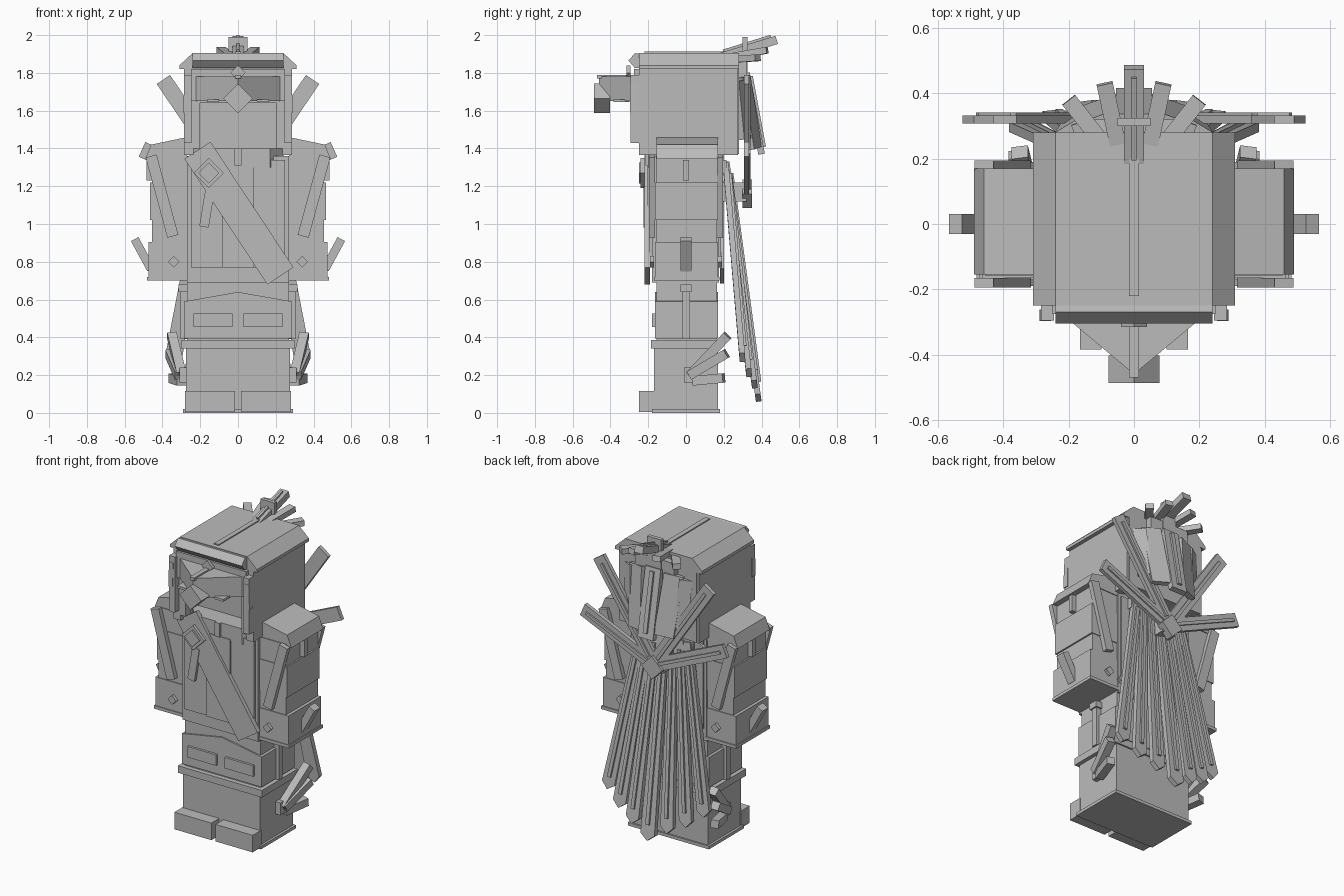
import bpy, bmesh
from mathutils import Vector, Matrix

old = bpy.data.objects.get("Cube")
if old:
    bpy.data.objects.remove(old, do_unlink=True)

stone = bpy.data.materials.new("stone_grey")
stone.use_nodes = True
GREY = (0.5, 0.5, 0.5, 1)
stone.diffuse_color = GREY
stone.node_tree.nodes["Principled BSDF"].inputs["Base Color"].default_value = GREY


def finish(name, bm, mirror=False):
    """Make an object, optionally with a mirrored twin on the other side."""
    for side in ((1, -1) if mirror else (1,)):
        part = bm.copy()
        bmesh.ops.scale(part, vec=(side, 1, 1), verts=part.verts)
        bmesh.ops.recalc_face_normals(part, faces=part.faces)
        label = name if not mirror else ("left_" if side > 0 else "right_") + name
        mesh = bpy.data.meshes.new(label)
        part.to_mesh(mesh)
        part.free()
        mesh.materials.append(stone)
        bpy.context.collection.objects.link(bpy.data.objects.new(label, mesh))
    bm.free()


def box(name, x, y, z, mirror=False):
    bm = bmesh.new()
    bmesh.ops.create_cube(bm, size=1)
    spans = (x, y, z)
    for v in bm.verts:
        v.co = [s[0] if c < 0 else s[1] for c, s in zip(v.co, spans)]
    finish(name, bm, mirror)


def extrude(name, outline, start, step, mirror=False):
    """Prism: outline of 3D points, shifted by start, swept along step."""
    bm = bmesh.new()
    face = bm.faces.new([bm.verts.new(Vector(p) + Vector(start)) for p in outline])
    new = bmesh.ops.extrude_face_region(bm, geom=[face])["geom"]
    bmesh.ops.translate(bm, vec=step, verts=[v for v in new if isinstance(v, bmesh.types.BMVert)])
    finish(name, bm, mirror)


def slat(name, p, q, width, thick, normal=(0, -1, 0), mirror=False, point=0, ridge=False, taper=1):
    """Flat bar from p to q; its broad side looks along normal."""
    p, q, n = Vector(p), Vector(q), Vector(normal)
    run = (q - p).normalized()
    side = run.cross(n).normalized()
    n = side.cross(run).normalized()
    a, b = side * width * taper / 2, side * width / 2
    outline = [p - a, q - b - run * point, q + b - run * point, p + a]
    if point:
        outline.insert(2, q)
    extrude(name, outline, -n * thick / 2, n * thick, mirror)
    if ridge:
        slat(name + "_quill", p + (q - p) * 0.05 + n * thick / 2,
             p + (q - p) * 0.92 + n * thick / 2, width * 0.25, 0.025, n, mirror)


def diamond(name, centre, r, thick, mirror=False):
    x, y, z = centre
    pts = [(x - r, y, z), (x, y, z - r), (x + r, y, z), (x, y, z + r)]
    extrude(name, pts, (0, -thick / 2, 0), (0, thick, 0), mirror)


# Legs and feet
box("base_plate", (-.29, .29), (-.18, .18), (0, .02))
box("lower_legs", (-.275, .275), (-.17, .17), (.02, .34))
box("knee_band", (-.3, .3), (-.185, .18), (.34, .385))
box("foot", (.015, .28), (-.25, -.16), (.005, .115), True)
extrude("thighs", [(-.27, 0, .385), (.27, 0, .385), (.27, 0, .7), (-.27, 0, .7)],
        (0, -.155, 0), (0, .32, 0))
extrude("apron", [(-.285, 0, .395), (.285, 0, .395), (.285, 0, .59), (0, 0, .64), (-.285, 0, .59)],
        (0, -.165, 0), (0, .335, 0))
box("belt_plate", (.03, .235), (-.18, -.16), (.455, .525), True)
box("hip_cord", (.27, .305), (-.018, .02), (.39, .68), True)
box("hip_knot", (.27, .315), (-.03, .03), (.64, .68), True)

# Torso and collar
box("torso", (-.27, .27), (-.18, .175), (.69, 1.36))
box("chest", (-.25, .25), (-.195, .185), (.77, 1.34))
box("chest_panel", (-.085, .085), (-.204, -.19), (.77, 1.31))
extrude("collar", [(-.24, -.12, 0), (-.17, -.2, 0), (.17, -.2, 0), (.24, -.12, 0), (.24, .17, 0), (-.24, .17, 0)],
        (0, 0, 1.3), (0, 0, .1))
box("collar_tie", (-.018, .018), (-.215, -.19), (1.31, 1.4))

# Sash with buckle and tail
slat("sash", (-.215, -.205, 1.39), (.225, -.205, .725), .165, .03)
slat("sash_back", (-.215, .19, 1.34), (.225, .19, .725), .14, .02)
diamond("buckle", (-.155, -.225, 1.27), .08, .03)
diamond("buckle_centre", (-.155, -.24, 1.27), .055, .02)
slat("sash_tail", (-.145, -.215, 1.2), (-.18, -.215, .985), .05, .02)

# Arms
box("upper_arm", (.27, .455), (-.16, .165), (.88, 1.36), True)
box("arm_band", (.27, .465), (-.165, .17), (1.02, 1.22), True)
box("glove", (.265, .475), (-.165, .17), (.7, .905), True)
box("glove_rim", (.26, .482), (-.17, .178), (.7, .72), True)
extrude("shoulder_pad", [(.27, 0, 1.34), (.27, 0, 1.46), (.46, 0, 1.42), (.49, 0, 1.345)],
        (0, -.155, 0), (0, .325, 0), True)
for label, y in (("front", -.18), ("back", .18)):
    slat("shoulder_feather_" + label, (.46, y, 1.36), (.345, y, .935), .06, .03, mirror=True)
    diamond("glove_stud_" + label, (.34, y, .8), .03, .02, True)
slat("shoulder_cord", (.47, 0, 1.34), (.47, 0, 1.23), .03, .03, (1, 0, 0), True)
slat("elbow_feather", (.46, 0, .76), (.547, 0, .92), .06, .045, (1, 0, .5), True)

# Ankle feathers
for i, (p, q) in enumerate((((.3, .02, .2), (.35, .22, .41)),
                            ((.31, .02, .2), (.36, .215, .315)),
                            ((.3, .04, .17), (.345, .2, .185)))):
    slat("ankle_feather_%d" % (i + 1), p, q, .05, .05, (1, 0, 0), True)
box("ankle_tie", (.27, .31), (-.01, .06), (.16, .24), True)

# Head: shell with an open mouth in front
box("head_core", (-.27, .27), (-.08, .28), (1.37, 1.83))
box("head_brow_block", (-.27, .27), (-.25, -.07), (1.64, 1.83))
box("cheek_panel", (.235, .285), (-.25, .275), (1.365, 1.83), True)
box("face_strip", (.245, .285), (-.295, -.24), (1.43, 1.79), True)
box("inner_face_strip", (.2, .24), (-.25, -.2), (1.4, 1.65), True)
box("brow_plate", (-.25, .25), (-.275, -.24), (1.65, 1.82))
slat("temple_tab", (.27, -.28, 1.75), (.275, -.28, 1.59), .03, .035, (0, -1, 0), True)

# Hat with sloped edges
extrude("hat", [(-.31, 0, 1.82), (.31, 0, 1.82), (.31, 0, 1.84), (.24, 0, 1.905), (-.24, 0, 1.905), (-.31, 0, 1.84)],
        (0, -.25, 0), (0, .53, 0))
extrude("hat_brim", [(0, -.24, 1.9), (0, -.27, 1.905), (0, -.305, 1.865), (0, -.27, 1.825), (0, -.24, 1.825)],
        (-.24, 0, 0), (.48, 0, 0))
box("hat_ridge", (-.016, .016), (-.22, .28), (1.9, 1.912))

# Beak
extrude("beak", [(-.24, -.26, 0), (0, -.46, 0), (.24, -.26, 0)], (0, 0, 1.65), (0, 0, .13))
box("beak_ridge", (-.015, .015), (-.47, -.27), (1.77, 1.79))
diamond("beak_tip", (0, -.445, 1.665), .078, .085)
diamond("brow_gem", (0, -.305, 1.8), .04, .02)
box("nostril", (.1, .165), (-.385, -.3), (1.645, 1.66), True)

# Crest on the hat
slat("crest_middle", (0, .19, 1.885), (0, .48, 1.975), .06, .045, (0, 0, 1), ridge=True)
slat("crest_inner", (.04, .2, 1.88), (.09, .43, 1.92), .05, .035, (0, 0, 1), True)
slat("crest_outer", (.09, .24, 1.87), (.2, .38, 1.88), .05, .035, (0, 0, 1), True)
box("crest_post", (-.05, .05), (.3, .325), (1.76, 1.99))

# Hair hanging behind the head
box("hair_root", (-.14, .14), (.27, .32), (1.68, 1.86))
slat("hair_middle", (0, .32, 1.8), (0, .4, 1.37), .11, .035, (0, 1, 0), ridge=True)
slat("hair_side", (.13, .305, 1.78), (.1, .365, 1.4), .12, .035, (.35, 1, 0), True)
slat("hair_outer", (.2, .285, 1.76), (.18, .315, 1.45), .08, .035, (.6, 1, 0), True)

# Back fan
diamond("fan_knot", (0, .325, 1.16), .075, .05)
slat("fan_upper", (0, .32, 1.18), (.395, .32, 1.765), .085, .025, (0, 1, 0), True, ridge=False)
slat("fan_lower", (0, .32, 1.17), (.508, .32, 1.395), .085, .025, (0, 1, 0), True, ridge=False)
slat("fan_upper_quill", (.03, .336, 1.22), (.37, .336, 1.73), .02, .012, (0, 1, 0), True)
slat("fan_lower_quill", (.04, .336, 1.19), (.48, .336, 1.382), .02, .012, (0, 1, 0), True)
box("fan_mount", (-.05, .05), (.17, .32), (1.12, 1.22))

# Cape of long feathers
box("cape_band", (-.2, .2), (.17, .215), (1.27, 1.34))
slat("cape_feather_middle", (0, .215, 1.33), (0, .385, .06), .1, .03, (0, 1, 0), point=.04, ridge=True, taper=.6)
for i, (top, tip, y, z) in enumerate(((.06, .125, .365, .13), (.11, .24, .335, .19), (.16, .345, .3, .27))):
    slat("cape_feather_%d" % (i + 1), (top, .21, 1.32), (tip, y, z), .09, .03,
         (0, 1, 0), True, point=.04, ridge=True, taper=.6)
